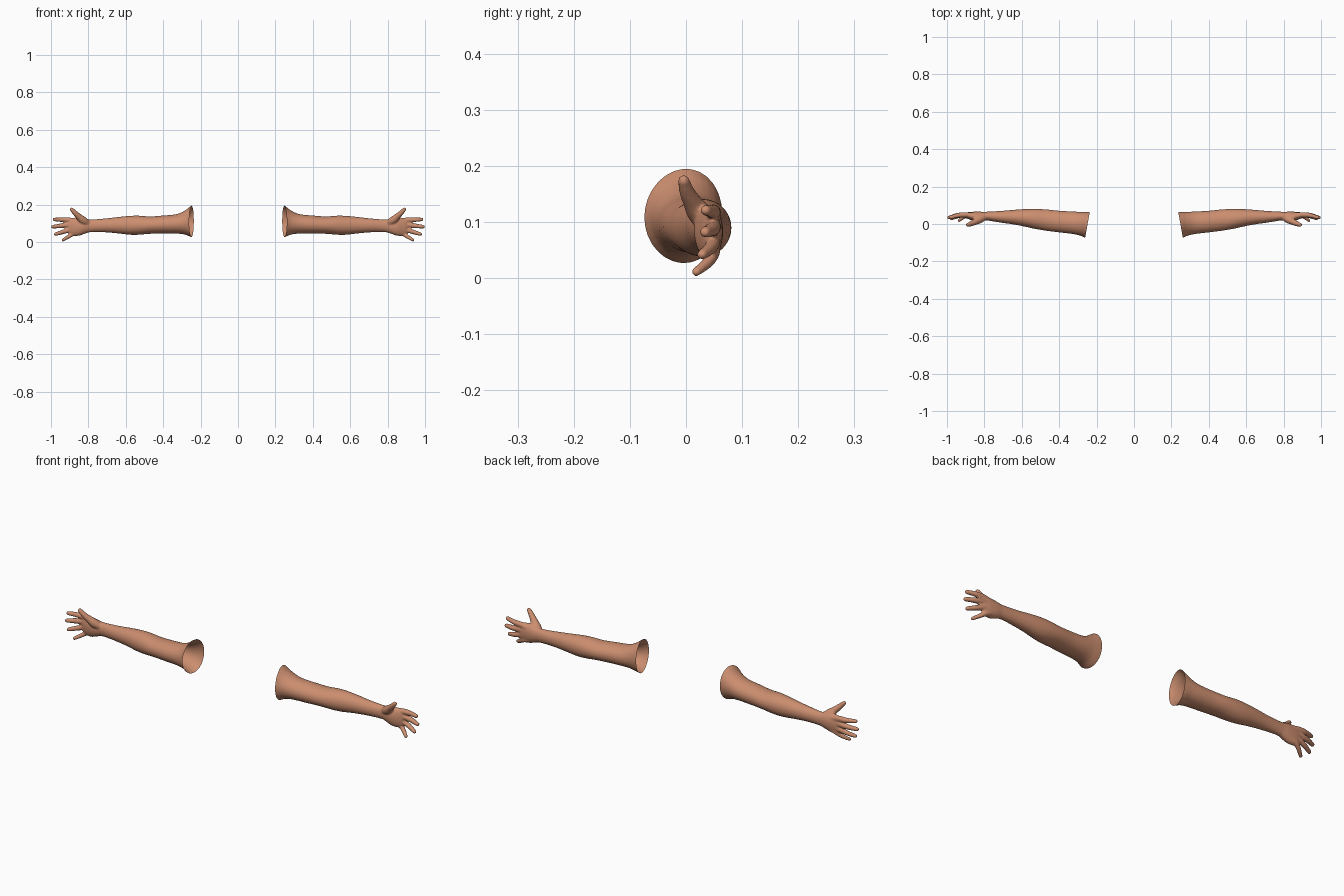
import bpy, bmesh, math
from mathutils import Vector

if "Cube" in bpy.data.objects:
    bpy.data.objects.remove(bpy.data.objects["Cube"])

skin = bpy.data.materials.new("skin")
skin.diffuse_color = (0.60, 0.27, 0.16, 1)
skin.use_nodes = True
skin.node_tree.nodes["Principled BSDF"].inputs["Base Color"].default_value = skin.diffuse_color


def catmull(rows, steps):
    """Smoothly resample a list of number rows."""
    out = []
    for i in range(len(rows) - 1):
        a, b, c, d = (Vector(rows[min(max(k, 0), len(rows) - 1)]) for k in range(i - 1, i + 3))
        for s in range(steps):
            t = s / steps
            out.append(0.5 * (2 * b + (c - a) * t + (2 * a - 5 * b + 4 * c - d) * t * t
                              + (3 * b - a - 3 * c + d) * t ** 3))
    out.append(Vector(rows[-1]))
    return out


def skin_rings(bm, rings):
    """Closed loft through rings of points."""
    vs = [[bm.verts.new(p) for p in r] for r in rings]
    n = len(vs[0])
    for a, b in zip(vs, vs[1:]):
        for i in range(n):
            bm.faces.new((a[i], a[(i + 1) % n], b[(i + 1) % n], b[i]))
    bm.faces.new(vs[0][::-1])
    bm.faces.new(vs[-1])


def limb(bm, rows):
    """Elliptical loft along x from rows (x, y min, y max, z min, z max)."""
    rings = []
    for x, y0, y1, z0, z1 in catmull(rows, 5):
        rings.append([(x, (y0 + y1) / 2 + (y1 - y0) / 2 * math.cos(a),
                       (z0 + z1) / 2 + (z1 - z0) / 2 * math.sin(a))
                      for a in (math.tau * k / 28 for k in range(28))])
    skin_rings(bm, rings)


def finger(bm, rows):
    """Round-tipped tube from rows (x, y, z, radius)."""
    pts = catmull(rows, 5)
    ps, rs = [Vector(p[:3]) for p in pts], [p[3] for p in pts]
    end = (ps[-1] - ps[-2]).normalized()
    tip, r = ps[-1], rs[-1]
    for a in (25, 50, 70, 85):
        ps.append(tip + end * r * math.sin(math.radians(a)))
        rs.append(r * math.cos(math.radians(a)))
    rings = []
    for i, p in enumerate(ps):
        d = (ps[min(i + 1, len(ps) - 1)] - ps[max(i - 1, 0)]).normalized()
        u = d.cross(Vector((0, 1, 0))).normalized()
        v = d.cross(u)
        rings.append([p + rs[i] * (u * math.cos(a) + v * math.sin(a))
                      for a in (math.tau * k / 14 for k in range(14))])
    skin_rings(bm, rings)


bm = bmesh.new()
# upper arm, elbow, forearm and wrist
limb(bm, [(0.19, -0.095, 0.065, 0.010, 0.235), (0.25, -0.079, 0.065, 0.027, 0.194),
          (0.285, -0.063, 0.065, 0.040, 0.168), (0.33, -0.053, 0.067, 0.045, 0.149),
          (0.40, -0.045, 0.071, 0.045, 0.142), (0.47, -0.036, 0.078, 0.044, 0.137),
          (0.53, -0.026, 0.081, 0.039, 0.141), (0.58, -0.015, 0.080, 0.039, 0.140),
          (0.64, -0.003, 0.076, 0.046, 0.134), (0.71, 0.007, 0.070, 0.052, 0.126),
          (0.78, 0.018, 0.066, 0.053, 0.121), (0.82, 0.020, 0.065, 0.048, 0.122)])
# palm
limb(bm, [(0.79, 0.022, 0.064, 0.055, 0.118), (0.82, 0.016, 0.066, 0.044, 0.125),
          (0.85, 0.015, 0.066, 0.034, 0.131), (0.88, 0.024, 0.064, 0.032, 0.130),
          (0.90, 0.032, 0.060, 0.038, 0.124), (0.908, 0.038, 0.056, 0.050, 0.115)])
# fingers: knuckle x and z, then tip x, y, z and radius
for kx, kz, tx, ty, tz, r in [(0.895, 0.117, 0.982, 0.035, 0.121, 0.0115),
                              (0.900, 0.092, 0.989, 0.034, 0.082, 0.0118),
                              (0.893, 0.067, 0.976, 0.029, 0.042, 0.0112),
                              (0.878, 0.045, 0.936, 0.018, 0.011, 0.0098)]:
    ky = 0.049
    finger(bm, [(kx - 0.05, ky, 0.085 + (kz - 0.085) * 0.7, r),
                (kx, ky, kz, r * 1.2),
                ((kx + tx) / 2, (ky + ty) / 2 + 0.005, (kz + tz) / 2, r * 1.08),
                (tx, ty, tz, r * 0.85)])
# thumb with its fleshy base
finger(bm, [(0.80, 0.035, 0.100, 0.016), (0.828, 0.023, 0.116, 0.021),
            (0.853, 0.010, 0.138, 0.0165), (0.872, 0.001, 0.156, 0.0135),
            (0.889, -0.004, 0.174, 0.0105)])
bmesh.ops.recalc_face_normals(bm, faces=bm.faces)
blank = bpy.data.meshes.new("arm_blank")
bm.to_mesh(blank)
bm.free()

# fuse the parts into one soft skin
helper = bpy.data.objects.new("arm_blank", blank)
bpy.context.collection.objects.link(helper)
rem = helper.modifiers.new("fuse", 'REMESH')
rem.mode = 'VOXEL'
rem.voxel_size = 0.004
soft = helper.modifiers.new("soften", 'SMOOTH')
soft.factor = 0.5
soft.iterations = 5
dg = bpy.context.evaluated_depsgraph_get()
fused = bpy.data.meshes.new_from_object(helper.evaluated_get(dg))
bpy.data.objects.remove(helper)

# cut the open shoulder end, then place both arms
for name, side in (("left_arm", 1), ("right_arm", -1)):
    bm = bmesh.new()
    bm.from_mesh(fused)
    bmesh.ops.bisect_plane(bm, geom=bm.verts[:] + bm.edges[:] + bm.faces[:], dist=1e-6,
                           plane_co=(0.248, 0, 0.11), plane_no=(0.984, 0.176, 0), clear_inner=True)
    if side < 0:
        for v in bm.verts:
            v.co.x *= -1
        bmesh.ops.reverse_faces(bm, faces=bm.faces)
    for f in bm.faces:
        f.smooth = True
        f.material_index = 0
    me = bpy.data.meshes.new(name)
    bm.to_mesh(me)
    bm.free()
    me.materials.append(skin)
    bpy.context.collection.objects.link(bpy.data.objects.new(name, me))
